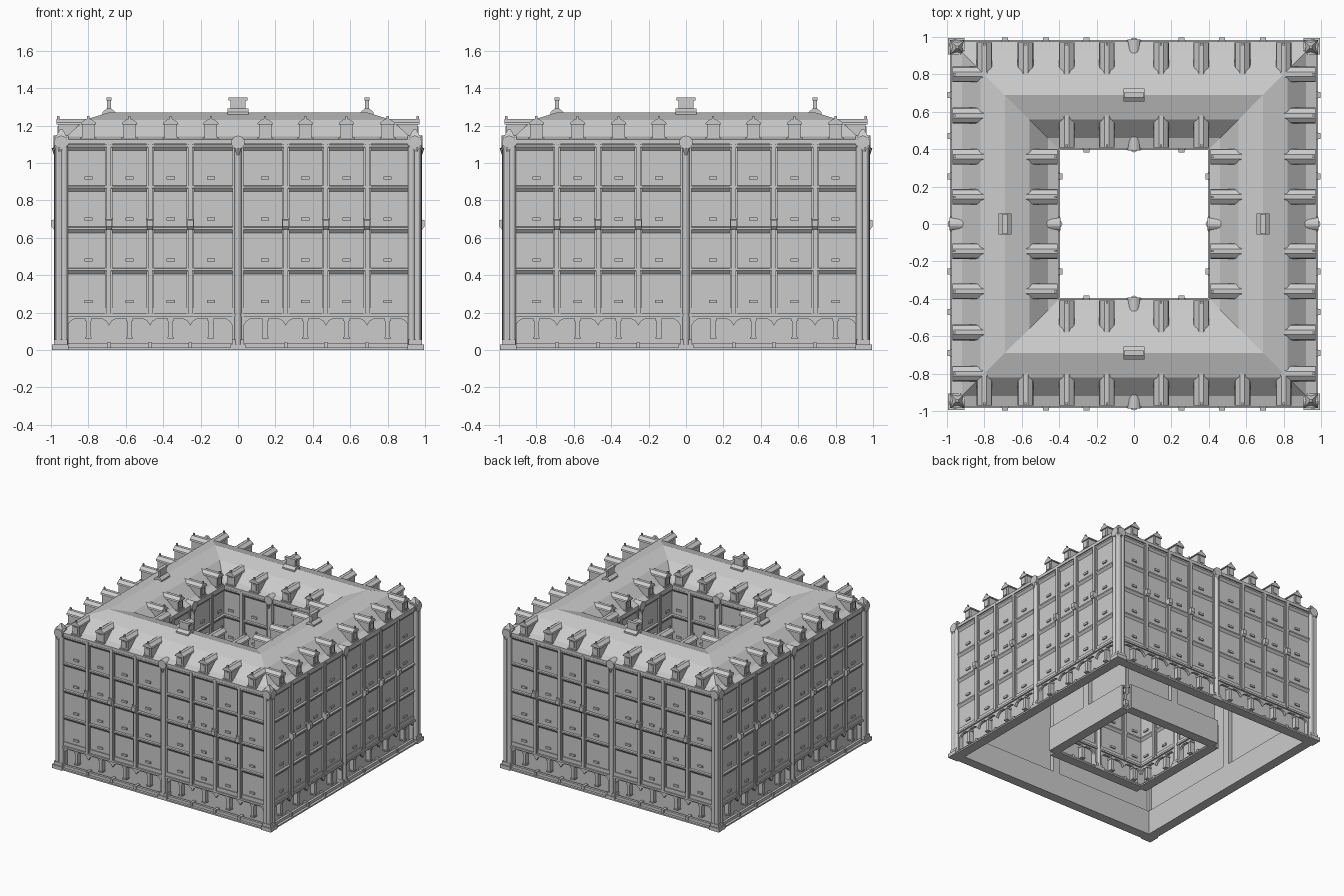
import bpy, bmesh, math
from mathutils import Matrix, Vector

PIL = [0.255, 0.47, 0.69]            # pilaster offsets from the middle
MID = [0.145, 0.36, 0.58, 0.80]      # bay centres


def emit(name, bm, turns=4):
    """Make one mesh and place it on all four sides."""
    bmesh.ops.recalc_face_normals(bm, faces=bm.faces)
    me = bpy.data.meshes.new(name)
    bm.to_mesh(me)
    bm.free()
    for i in range(turns):
        ob = bpy.data.objects.new(f"{name}_{i + 1}" if turns > 1 else name, me)
        ob.rotation_euler.z = i * math.pi / 2
        bpy.context.collection.objects.link(ob)


def box(bm, x0, x1, y0, y1, z0, z1):
    m = Matrix.LocRotScale(Vector(((x0 + x1) / 2, (y0 + y1) / 2, (z0 + z1) / 2)), None,
                           Vector((abs(x1 - x0), abs(y1 - y0), abs(z1 - z0))))
    bmesh.ops.create_cube(bm, size=1, matrix=m)


def prism(bm, loop, offset):
    """Extrude a closed loop of points along an offset."""
    a = [bm.verts.new(p) for p in loop]
    b = [bm.verts.new(Vector(p) + Vector(offset)) for p in loop]
    bm.faces.new(a)
    bm.faces.new(b[::-1])
    for i in range(len(a)):
        j = (i + 1) % len(a)
        bm.faces.new((a[i], b[i], b[j], a[j]))


def cyl(bm, r, length, loc, rot=None, seg=12, r2=None):
    m = Matrix.Translation(loc) @ (rot or Matrix())
    bmesh.ops.create_cone(bm, cap_ends=True, segments=seg, radius1=r,
                          radius2=r if r2 is None else r2, depth=length, matrix=m)


def facade(tag, D, s, half):
    """One side: D = wall plane, s = +1 street side / -1 courtyard side."""
    Y = lambda d: -(D + s * d)
    b = lambda bm, u0, u1, d0, d1, z0, z1: box(bm, u0, u1, Y(d0), Y(d1), z0, z1)
    pil = [k * p for p in PIL if p < half - 0.05 for k in (-1, 1)]
    mid = [k * p for p in MID if p < half - 0.05 for k in (-1, 1)]

    # upper wall, recessed ground wall and soffit
    bm = bmesh.new()
    b(bm, -half, half, -0.015, 0, 0.19, 1.12)
    b(bm, -half, half, -0.05, -0.035, 0, 0.20)
    b(bm, -half, half, -0.04, 0, 0.19, 0.20)
    emit(tag + "_wall", bm)

    # storey bands with sloped undersides, base rail, cornice
    bm = bmesh.new()
    for z in (0.40, 0.62, 0.84, 1.06):
        for k in (-1, 1):
            prism(bm, [(k * 0.03, Y(d), z + h) for d, h in
                       ((-0.005, 0), (0.015, 0.025), (0.015, 0.036), (-0.005, 0.04))],
                  (k * (min(half, 0.91) - 0.03), 0, 0))
    b(bm, -half, half, -0.01, 0.018, 0.18, 0.195)
    b(bm, -half, half, -0.01, 0.008, 0.195, 0.225)
    b(bm, -half, half, -0.05, 0.03, 0, 0.012)
    b(bm, -half, half, -0.01, 0.01, 0.012, 0.035)
    b(bm, -half, half, -0.01, 0.02, 1.10, 1.125)
    emit(tag + "_bands", bm)

    # pilasters with lanterns
    bm = bmesh.new()
    for u in pil:
        b(bm, u - 0.02, u + 0.02, -0.005, 0.013, 0.19, 1.11)
        b(bm, u - 0.012, u + 0.012, 0, 0.022, 0.19, 1.11)
        b(bm, u - 0.01, u + 0.01, -0.03, 0.02, 0, 0.04)
        b(bm, u - 0.021, u + 0.021, 0, 0.028, 0.695, 0.705)
        prism(bm, [(u - 0.016, Y(d), z) for d, z in
                   ((0, 0.645), (0.03, 0.645), (0.043, 0.66), (0.043, 0.695), (0, 0.70))],
              (0.032, 0, 0))
    emit(tag + "_pilasters", bm)

    # vents on every storey
    bm = bmesh.new()
    for u in mid:
        for z in (0.26, 0.48, 0.70, 0.92):
            b(bm, u - 0.022, u + 0.022, -0.005, 0.01, z - 0.008, z + 0.008)
    emit(tag + "_vents", bm)

    # ground arcade: flat arches and little posts
    bm = bmesh.new()
    edges = [0.03] + [p for p in PIL if p < half - 0.05] + [min(half, 0.91)]
    for u0, u1 in zip(edges, edges[1:]):
        for k in (-1, 1):
            pts = [(u0, .13), (u0, .185), (u1, .185), (u1, .13), (u1 - .015, .155),
                   (u1 - .04, .168), (u0 + .04, .168), (u0 + .015, .155)]
            prism(bm, [(k * u, Y(-0.015), z) for u, z in pts], (0, -s * 0.02, 0))
    for u in mid:
        b(bm, u - 0.013, u + 0.013, -0.04, 0.002, 0.06, 0.17)
        b(bm, u - 0.018, u + 0.018, -0.04, 0.008, 0.06, 0.07)
        b(bm, u - 0.018, u + 0.018, -0.04, 0.008, 0.155, 0.17)
    emit(tag + "_arcade", bm)

    # middle column with base and barrel capital
    bm = bmesh.new()
    b(bm, -0.03, 0.03, -0.05, 0.01, 0, 1.12)
    cyl(bm, 0.018, 1.08, (0, Y(0.01), 0.56))
    b(bm, -0.04, 0.04, -0.05, 0.03, 0, 0.03)
    b(bm, -0.033, 0.033, -0.05, 0.022, 0.03, 0.055)
    cyl(bm, 0.036, 0.075, (0, Y(-0.005), 1.11), Matrix.Rotation(math.pi / 2, 4, 'X'), 16)
    cyl(bm, 0.008, 0.04, (0, Y(0.02), 1.06), seg=8, r2=0.022)
    emit(tag + "_column", bm)

    # gabled dormers
    bm = bmesh.new()
    for u in mid:
        b(bm, u - 0.033, u + 0.033, -0.13, 0.005, 1.12, 1.215)
        b(bm, u - 0.042, u + 0.042, -0.02, 0.012, 1.12, 1.135)
        b(bm, u - 0.018, u + 0.018, 0, 0.011, 1.145, 1.195)
        prism(bm, [(u - 0.042, Y(0.015), 1.205), (u + 0.042, Y(0.015), 1.205),
                   (u + 0.038, Y(0.015), 1.217), (u + 0.012, Y(0.015), 1.236),
                   (u - 0.012, Y(0.015), 1.236), (u - 0.038, Y(0.015), 1.217)],
              (0, s * 0.185, 0))
        b(bm, u - 0.006, u + 0.006, 0, 0.012, 1.23, 1.252)
    emit(tag + "_dormers", bm)


facade("outer", 0.955, 1, 0.955)
facade("courtyard", 0.425, -1, 0.425)

# double pitched roof lofted from square rings
bm = bmesh.new()
rings = []
for r, z in ((0.975, 1.11), (0.975, 1.125), (0.92, 1.14), (0.82, 1.23), (0.69, 1.27),
             (0.56, 1.23), (0.46, 1.14), (0.405, 1.125), (0.405, 1.11)):
    rings.append([bm.verts.new((x * r, y * r, z)) for x, y in ((-1, -1), (1, -1), (1, 1), (-1, 1))])
for p, q in zip(rings, rings[1:]):
    for i in range(4):
        j = (i + 1) % 4
        bm.faces.new((p[i], p[j], q[j], q[i]))
emit("roof", bm, 1)

# ridge chimneys
bm = bmesh.new()
prism(bm, [(-0.055, -0.69 + d, z) for d, z in
           ((-0.035, 1.25), (-0.035, 1.272), (-0.012, 1.29), (0.012, 1.29), (0.035, 1.272), (0.035, 1.25))],
      (0.11, 0, 0))
box(bm, -0.04, 0.04, -0.70, -0.68, 1.28, 1.34)
box(bm, -0.05, 0.05, -0.704, -0.676, 1.335, 1.35)
emit("chimney", bm)

# corner posts with bases, capitals and small hip caps
bm = bmesh.new()
c = -0.945
box(bm, c - 0.03, c + 0.03, c - 0.03, c + 0.03, 0, 1.12)
for x, y in ((c - 0.017, c - 0.017), (c + 0.017, c - 0.02), (c - 0.02, c + 0.017)):
    cyl(bm, 0.018, 1.08, (x, y, 0.56))
box(bm, -0.995, -0.905, -0.995, -0.905, 0, 0.03)
box(bm, -0.985, -0.912, -0.985, -0.912, 0.03, 0.055)
for axis in 'XY':
    cyl(bm, 0.036, 0.08, (c, c, 1.11), Matrix.Rotation(math.pi / 2, 4, axis), 16)
cyl(bm, 0.012, 0.05, (c - 0.012, c - 0.012, 1.06), seg=8, r2=0.032)
cyl(bm, 0.05, 0.05, (c, c, 1.155), Matrix.Rotation(math.pi / 4, 4, 'Z'), 4, 0.01)
emit("corner_post", bm)
